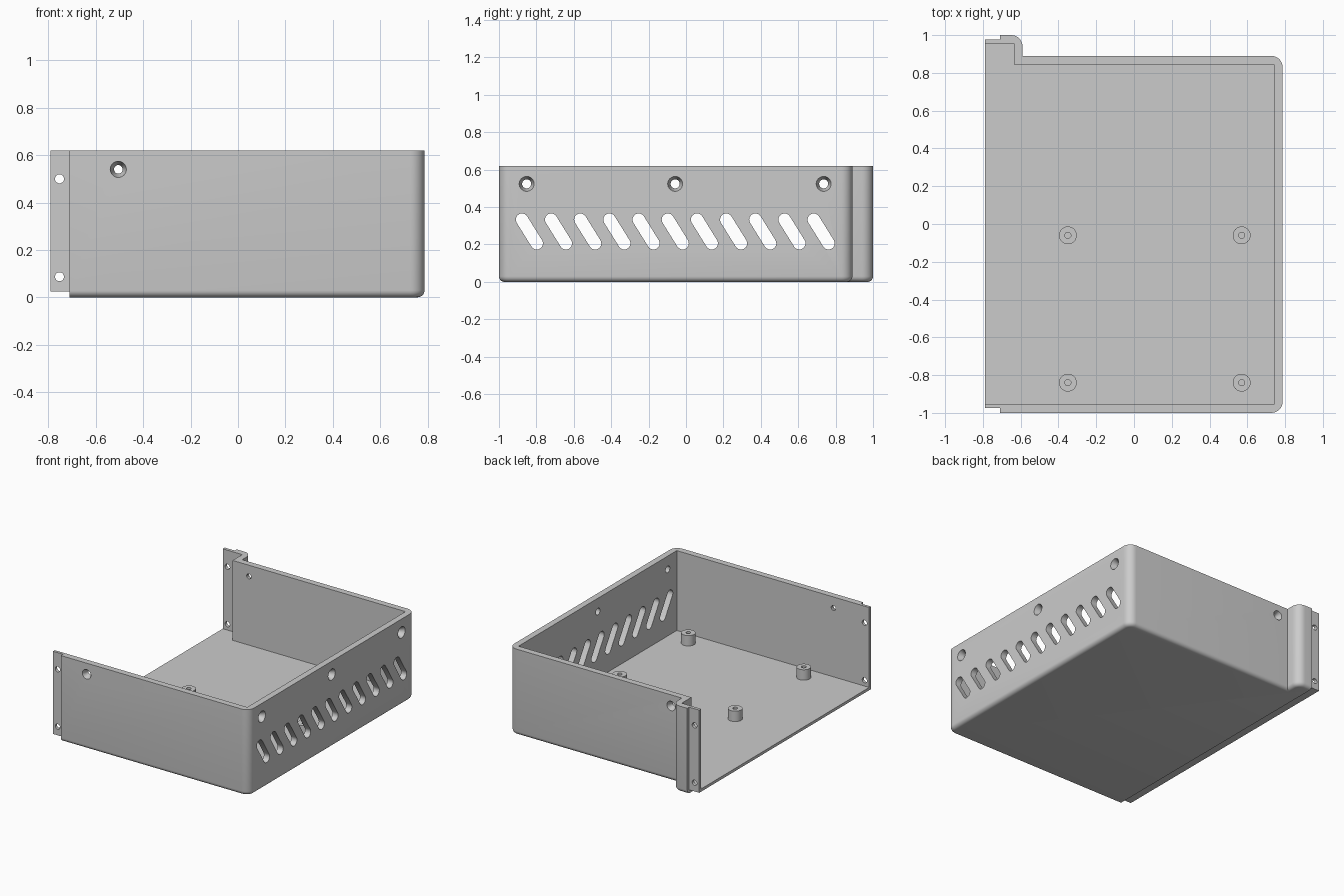
import bpy, bmesh, math
from mathutils import Matrix, Vector

cube = bpy.data.objects.get("Cube")
if cube:
    bpy.data.objects.remove(cube, do_unlink=True)

grey = bpy.data.materials.new("plain grey")
grey.use_nodes = True
colour = (0.6, 0.6, 0.6, 1)
grey.diffuse_color = colour
grey.node_tree.nodes["Principled BSDF"].inputs["Base Color"].default_value = colour

TOP, FLOOR, WALL = 0.62, 0.045, 0.045
LEFT, RIGHT, FRONT, BACK, JOG_BACK = -0.79, 0.787, -1.0, 0.89, 1.0
JOG, LAP = -0.59, -0.71


def finish(name, bm):
    bmesh.ops.recalc_face_normals(bm, faces=bm.faces[:])
    mesh = bpy.data.meshes.new(name)
    bm.to_mesh(mesh)
    bm.free()
    obj = bpy.data.objects.new(name, mesh)
    bpy.context.collection.objects.link(obj)
    mesh.materials.append(grey)
    return obj


def smooth(obj):
    bpy.ops.object.select_all(action="DESELECT")
    obj.select_set(True)
    bpy.context.view_layer.objects.active = obj
    bpy.ops.object.shade_smooth_by_angle(angle=math.radians(35))


def prism_mesh(points, depth):
    """Extrude a flat outline upwards from its own plane."""
    bm = bmesh.new()
    face = bm.faces.new([bm.verts.new(p) for p in points])
    new = bmesh.ops.extrude_face_region(bm, geom=[face])["geom"]
    bmesh.ops.translate(bm, vec=depth,
                        verts=[v for v in new if isinstance(v, bmesh.types.BMVert)])
    return bm


def lathe(name, profile, origin, direction, closed=False, sides=32):
    """Revolve (radius, distance) pairs about an axis."""
    bm = bmesh.new()
    rings = [[bm.verts.new((r * math.cos(a), r * math.sin(a), h))
              for a in (2 * math.pi * i / sides for i in range(sides))]
             for r, h in profile]
    pairs = list(zip(rings, rings[1:]))
    if closed:
        pairs.append((rings[-1], rings[0]))
    else:
        bm.faces.new(rings[0])
        bm.faces.new(rings[-1])
    for a, b in pairs:
        for i in range(sides):
            j = (i + 1) % sides
            bm.faces.new((a[i], a[j], b[j], b[i]))
    turn = Vector((0, 0, 1)).rotation_difference(Vector(direction)).to_matrix().to_4x4()
    bm.transform(Matrix.Translation(origin) @ turn)
    return finish(name, bm)


def box(name, low, high):
    x0, y0, z0 = low
    x1, y1, z1 = high
    return finish(name, prism_mesh([(x0, y0, z0), (x1, y0, z0), (x1, y1, z0), (x0, y1, z0)],
                                   (0, 0, z1 - z0)))


def cut(target, cutter):
    cutter.hide_render = True
    mod = target.modifiers.new("cut", "BOOLEAN")
    mod.operation, mod.solver, mod.object = "DIFFERENCE", "EXACT", cutter
    bpy.ops.object.select_all(action="DESELECT")
    bpy.context.view_layer.objects.active = target
    target.select_set(True)
    bpy.ops.object.modifier_apply(modifier=mod.name)
    bpy.data.objects.remove(cutter, do_unlink=True)


def arc(cx, cy, r, start, steps=8):
    return [(cx + r * math.cos(a), cy + r * math.sin(a), 0)
            for a in (math.radians(start + 90 * i / steps) for i in range(steps + 1))]


# Outer block with rounded corners, a rear jog and a rounded bottom edge
R = 0.06
outline = [(LEFT, FRONT, 0)]
outline += arc(RIGHT - R, FRONT + R, R, -90)
outline += arc(RIGHT - R, BACK - R, R, 0)
outline += [(JOG, BACK, 0)]
outline += arc(JOG - R, JOG_BACK - R, R, 0)
outline += [(LEFT, JOG_BACK, 0)]
bm = prism_mesh(outline, (0, 0, TOP))
bottom = [e for e in bm.edges
          if all(v.co.z < 0.001 for v in e.verts)
          and not all(v.co.x < LEFT + 0.001 for v in e.verts)]
bmesh.ops.recalc_face_normals(bm, faces=bm.faces[:])
bmesh.ops.bevel(bm, geom=bottom, offset=0.03, segments=5, profile=0.5, affect="EDGES")
case = finish("enclosure_shell", bm)

# Hollow inside, open at the top and the left
inner = [(-1, FRONT + WALL), (RIGHT - WALL, FRONT + WALL), (RIGHT - WALL, BACK - WALL),
         (JOG - WALL, BACK - WALL), (JOG - WALL, JOG_BACK - WALL), (-1, JOG_BACK - WALL)]
cut(case, finish("cavity_cutter", prism_mesh([(x, y, FLOOR) for x, y in inner], (0, 0, 1))))

# Thin lap lip around the open left end
cut(case, box("front_lap_cutter", (-1, -1.2, -0.1), (LAP, -0.975, 1)))
cut(case, box("back_lap_cutter", (-1, 0.978, -0.1), (LAP, 1.2, 1)))
cut(case, box("floor_lap_cutter", (-1, -1.2, -0.1), (LAP, 1.2, 0.025)))

# Screw holes through both lap lips
for z in (0.087, 0.5):
    for y, d in ((-1.1, 1), (1.1, -1)):
        cut(case, lathe("lip_hole_cutter", [(0.019, 0), (0.019, 0.3)], (-0.753, y, z), (0, d, 0)))


# Countersunk screw holes in the walls
def countersink(origin, direction, wide, narrow):
    profile = [(wide, -0.1), (wide, 0.004), (narrow, 0.03), (narrow, 0.08)]
    cut(case, lathe("countersink_cutter", profile, origin, direction))


countersink((-0.505, FRONT, 0.54), (0, 1, 0), 0.034, 0.018)
countersink((-0.505, BACK, 0.54), (0, -1, 0), 0.034, 0.018)
for y in (-0.852, -0.058, 0.736):
    countersink((RIGHT, y, 0.524), (-1, 0, 0), 0.04, 0.024)

# Row of slanted vent slots in the right-hand wall
upper, lower, radius = Vector((-0.877, 0.333)), Vector((-0.798, 0.206)), 0.033
tilt = math.atan2(*reversed(upper - lower)) - math.pi / 2
for n in range(11):
    points = []
    for centre, start in ((upper, 0), (lower, math.pi)):
        for i in range(11):
            a = tilt + start + math.pi * i / 10
            points.append((0.7, centre.x + n * 0.156 + radius * math.cos(a),
                           centre.y + radius * math.sin(a)))
    cut(case, finish("vent_cutter", prism_mesh(points, (0.2, 0, 0))))
smooth(case)

# Hollow mounting posts on the floor
for x in (-0.35, 0.57):
    for y in (-0.84, -0.06):
        post = lathe("mounting_post",
                     [(0.047, -0.005), (0.047, 0.075), (0.016, 0.075), (0.016, -0.005)],
                     (x, y, FLOOR), (0, 0, 1), closed=True)
        smooth(post)
